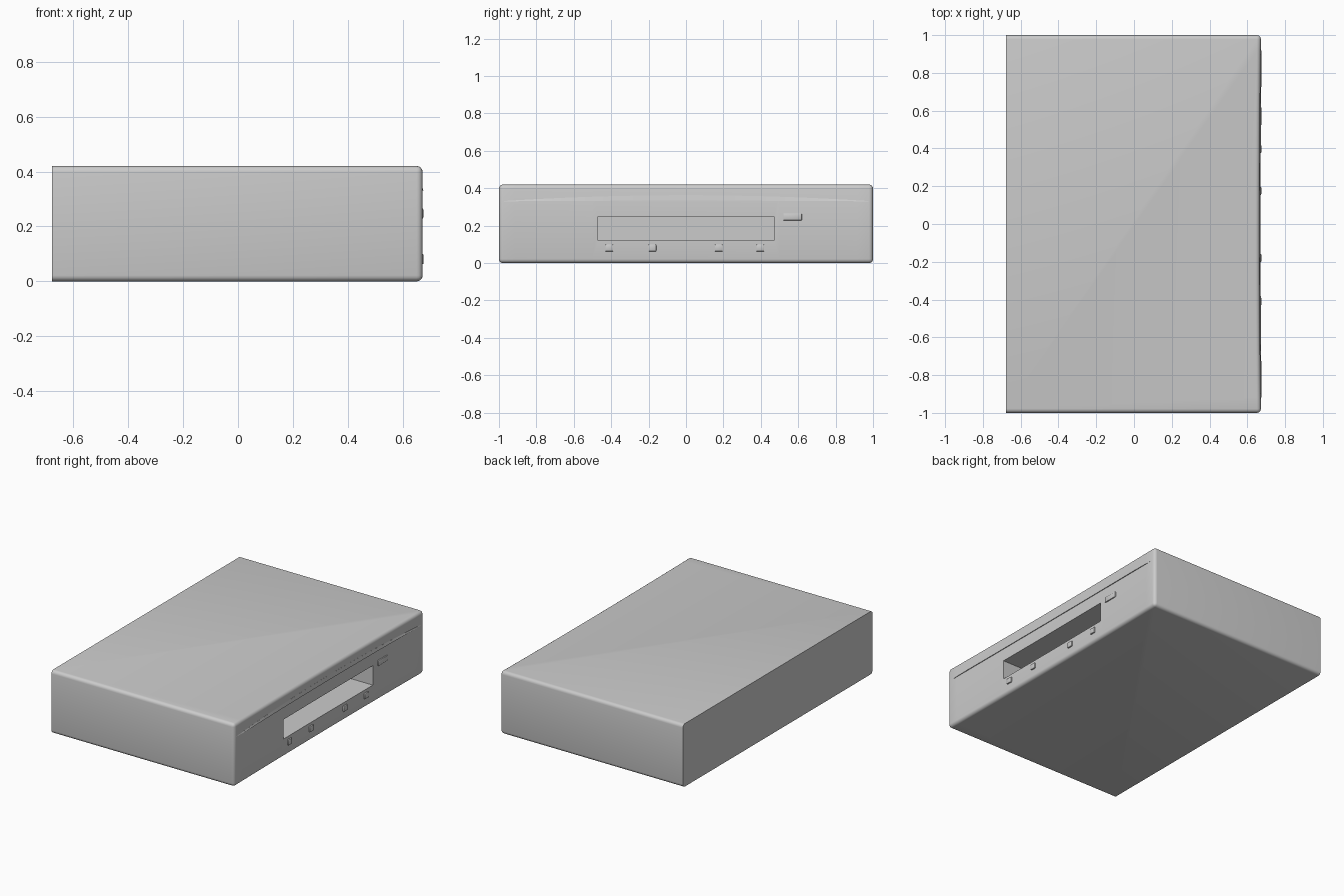
import bpy, bmesh

if "Cube" in bpy.data.objects:
    bpy.data.objects.remove(bpy.data.objects["Cube"])

N = 24
BACK = -0.677


def front_x(y):
    # slightly concave front panel
    return 0.672 - 0.007 * (1 - y * y)


def finish(bm, name):
    bmesh.ops.recalc_face_normals(bm, faces=bm.faces[:])
    me = bpy.data.meshes.new(name)
    bm.to_mesh(me)
    bm.free()
    ob = bpy.data.objects.new(name, me)
    bpy.context.collection.objects.link(ob)
    return ob


def smooth(ob, angle=0.7):
    bpy.ops.object.select_all(action='DESELECT')
    ob.select_set(True)
    bpy.context.view_layer.objects.active = ob
    bpy.ops.object.shade_smooth_by_angle(angle=angle)


def box(name, lo, hi, bevel=0.0):
    bm = bmesh.new()
    bmesh.ops.create_cube(bm, size=1)
    for v in bm.verts:
        for i in range(3):
            v.co[i] = lo[i] if v.co[i] < 0 else hi[i]
    if bevel:
        bmesh.ops.bevel(bm, geom=bm.edges[:], offset=bevel, segments=2,
                        profile=0.5, affect='EDGES')
    return finish(bm, name)


# Main case: plan outline extruded upward, rounded except at the flat back
bm = bmesh.new()
ys = [-1 + 2 * i / N for i in range(N + 1)]
plan = [(BACK, -1)] + [(front_x(y), y) for y in ys] + [(BACK, 1)]
base = bm.faces.new([bm.verts.new((x, y, 0)) for x, y in plan])
top = bmesh.ops.extrude_face_region(bm, geom=[base])
for v in top['geom']:
    if isinstance(v, bmesh.types.BMVert):
        v.co.z = 0.42
bmesh.ops.recalc_face_normals(bm, faces=bm.faces[:])
edges = [e for e in bm.edges if e.calc_face_angle(0) > 0.5
         and not all(v.co.x < BACK + 0.01 for v in e.verts)]
bmesh.ops.bevel(bm, geom=edges, offset=0.022, segments=4, profile=0.5,
                affect='EDGES')
case = finish(bm, "case")

# Disc slot cut into the front panel
cutter = box("slot_cutter", (0.1, -0.47, 0.12), (0.8, 0.47, 0.25))
mod = case.modifiers.new("slot", 'BOOLEAN')
mod.object = cutter
mod.operation = 'DIFFERENCE'
mod.solver = 'EXACT'
bpy.context.view_layer.objects.active = case
case.select_set(True)
bpy.ops.object.modifier_apply(modifier="slot")
bpy.data.objects.remove(cutter)
smooth(case)

# Thin crescent lip along the upper front panel
bm = bmesh.new()
rows = []
for i in range(N + 1):
    y = -0.975 + 1.95 * i / N
    t = 1 - (y / 0.975) ** 2
    zl, zh = 0.33 + 0.004 * t, 0.332 + 0.031 * t
    x = front_x(y)
    out = 0.005 * min(1, 5 * t)
    rows.append([bm.verts.new(p) for p in (
        (x - 0.01, y, zl), (x + out, y, zl),
        (x + 0.1 * out, y, zh), (x - 0.01, y, zh))])
for a, b in zip(rows, rows[1:]):
    for k in range(4):
        m = (k + 1) % 4
        bm.faces.new((a[k], a[m], b[m], b[k]))
bm.faces.new(rows[0])
bm.faces.new(rows[-1])
smooth(finish(bm, "front_lip"))

# Row of small buttons below the slot
for n, y in enumerate((-0.41, -0.18, 0.175, 0.397)):
    x = front_x(y)
    smooth(box(f"button_{n + 1}", (x - 0.01, y - 0.021, 0.062),
               (x + 0.009, y + 0.021, 0.1), 0.005))

# Wider eject button to the upper right of the slot
x = front_x(0.57)
smooth(box("eject_button", (x - 0.01, 0.52, 0.228), (x + 0.007, 0.62, 0.266), 0.005))
